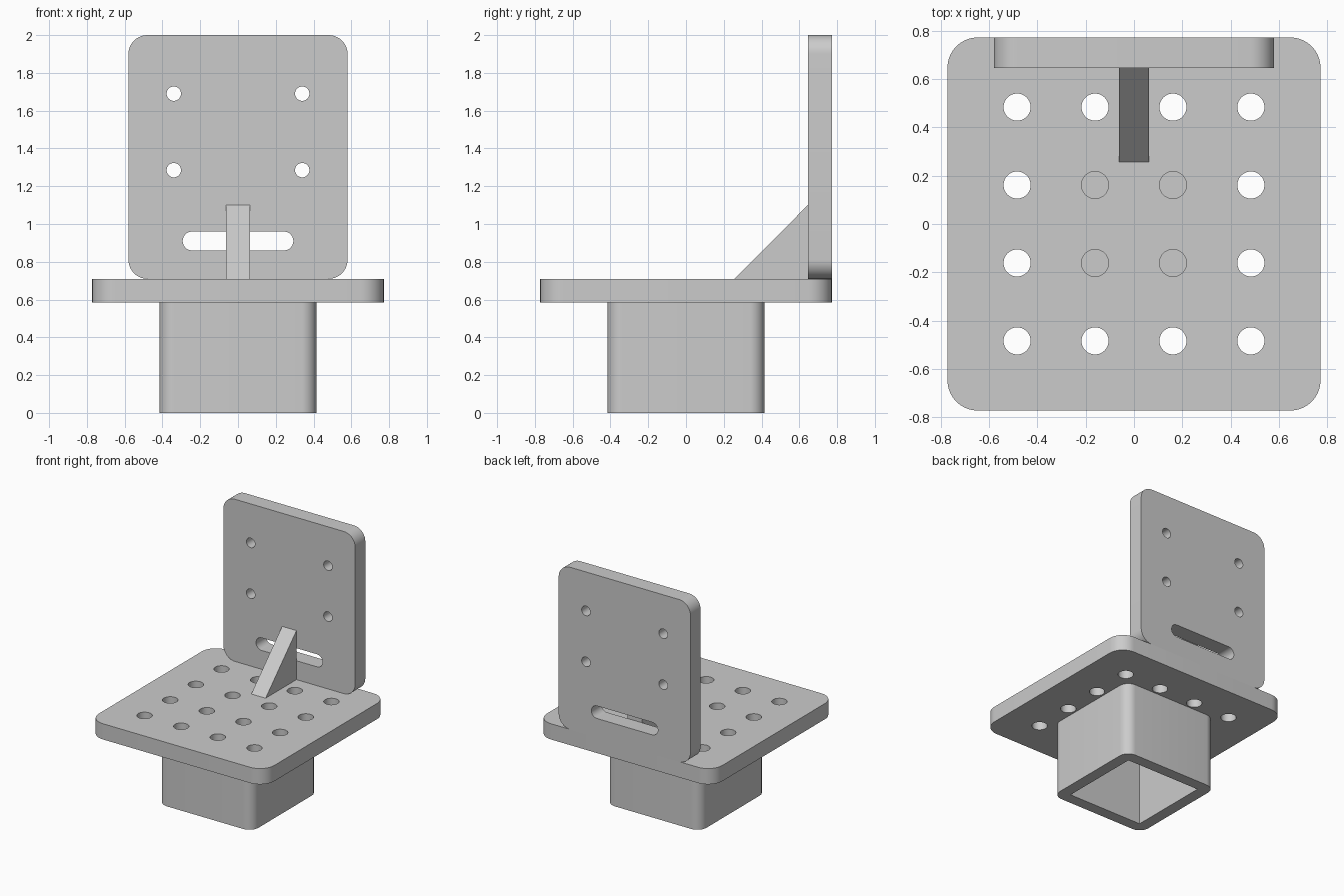
import bpy, bmesh, math
from mathutils import Matrix, Vector

old = bpy.data.objects.get("Cube")
if old:
    bpy.data.objects.remove(old, do_unlink=True)

grey = bpy.data.materials.new("light grey")
grey.use_nodes = True
grey.diffuse_color = (0.6, 0.6, 0.6, 1)
grey.node_tree.nodes["Principled BSDF"].inputs["Base Color"].default_value = (0.6, 0.6, 0.6, 1)


def rounded(cx, cy, hx, hy, r, steps=10):
    """Outline of a rectangle with round corners."""
    pts = []
    for i, (sx, sy) in enumerate([(1, 1), (-1, 1), (-1, -1), (1, -1)]):
        for k in range(steps + 1):
            a = (i + k / steps) * math.pi / 2
            pts.append((cx + sx * (hx - r) + r * math.cos(a),
                        cy + sy * (hy - r) + r * math.sin(a)))
    return pts


def circle(cx, cy, r, n=40):
    return [(cx + r * math.cos(math.tau * k / n), cy + r * math.sin(math.tau * k / n))
            for k in range(n)]


def slab(name, loops, depth, matrix):
    """Extrude an outline with holes along local z, then place it."""
    bm = bmesh.new()
    for loop in loops:
        vs = []
        for x, y in loop:
            co = Vector((x, y, 0))
            if not vs or ((co - vs[-1].co).length > 1e-5 and (co - vs[0].co).length > 1e-5):
                vs.append(bm.verts.new(co))
        for a, b in zip(vs, vs[1:] + vs[:1]):
            bm.edges.new((a, b))
    bmesh.ops.triangle_fill(bm, edges=bm.edges[:], use_beauty=True, normal=(0, 0, 1))
    new = bmesh.ops.extrude_face_region(bm, geom=bm.faces[:], use_keep_orig=True)["geom"]
    bmesh.ops.translate(bm, vec=(0, 0, depth),
                        verts=[v for v in new if isinstance(v, bmesh.types.BMVert)])
    bm.transform(matrix)
    bmesh.ops.recalc_face_normals(bm, faces=bm.faces[:])
    for f in bm.faces:
        f.smooth = True
    for e in bm.edges:
        e.smooth = e.calc_face_angle(0) < math.radians(30)
    mesh = bpy.data.meshes.new(name)
    bm.to_mesh(mesh)
    bm.free()
    mesh.materials.append(grey)
    obj = bpy.data.objects.new(name, mesh)
    bpy.context.collection.objects.link(obj)
    return obj


def up(z):
    return Matrix.Translation((0, 0, z))


def rect(h):
    return [(-h, -h), (h, -h), (h, h), (-h, h)]


BASE, TOP, CAP = 0.585, 0.71, 0.5

# Square socket, open below and capped just under the plate
slab("socket", [rounded(0, 0, 0.415, 0.415, 0.08), rect(0.325)], BASE, up(0))
slab("socket_cap", [rect(0.325)], BASE - CAP, up(CAP))

# Base plate with a grid of holes
grid = [0.3225 * (i - 1.5) for i in range(4)]
holes = [circle(x, y, 0.056) for x in grid for y in grid]
slab("base_plate", [rounded(0, 0, 0.772, 0.772, 0.125)] + holes, TOP - BASE, up(BASE))

# Upright plate with four screw holes and a slot
upright = Matrix.Translation((0, 0.772, 0)) @ Matrix.Rotation(math.pi / 2, 4, "X")
screws = [circle(x, z, 0.038) for x in (-0.34, 0.34) for z in (1.285, 1.69)]
slot = rounded(0, 0.91, 0.293, 0.05, 0.05)
mid = (TOP + 2) / 2
slab("back_plate", [rounded(0, mid, 0.58, 2 - mid, 0.1)] + screws + [slot], 0.127, upright)

# Triangular rib: profile in y and z, extruded along x
sideways = Matrix(((0, 0, 1, -0.063), (1, 0, 0, 0), (0, 1, 0, 0), (0, 0, 0, 1)))
slab("support_rib", [[(0.257, TOP), (0.645, TOP), (0.645, 1.1)]], 0.126, sideways)
